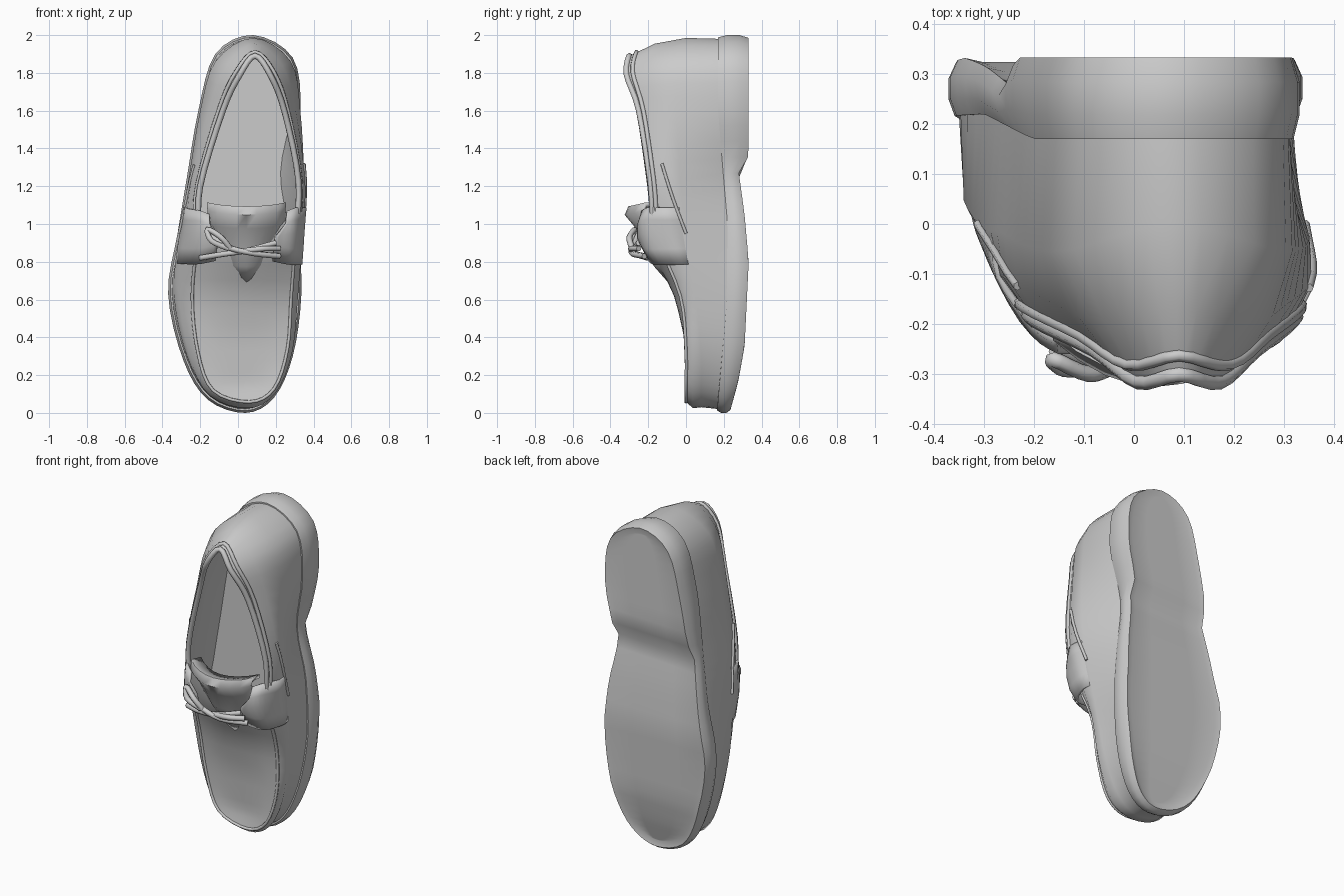
import bpy, bmesh, math
from mathutils import Vector as V

if "Cube" in bpy.data.objects:
    bpy.data.objects.remove(bpy.data.objects["Cube"])

SEG = 4


def spline(pts, closed=False, seg=SEG):
    """Smooth Catmull-Rom resampling of a few control points."""
    p = [V(q) for q in pts]
    n, out = len(p), []
    get = (lambda i: p[i % n]) if closed else (lambda i: p[max(0, min(n - 1, i))])
    for i in range(n if closed else n - 1):
        a, b, c, d = (get(i + k) for k in (-1, 0, 1, 2))
        for s in range(seg):
            t = s / seg
            out.append(0.5 * (2 * b + (c - a) * t + (2 * a - 5 * b + 4 * c - d) * t * t
                              + (3 * b - a - 3 * c + d) * t ** 3))
    if not closed:
        out.append(p[-1])
    return out


def lerp_table(table, z):
    if z <= table[0][0]:
        return table[0][1]
    for (a, va), (b, vb) in zip(table, table[1:]):
        if z <= b:
            return va + (vb - va) * (z - a) / (b - a)
    return table[-1][1]


def push(p, amount):
    """Move a point away from (or toward) the long centre line of the shoe."""
    c = V((0.05, p.y, max(0.35, min(1.65, p.z))))
    return p + (p - c).normalized() * amount


def build(name, grids, thickness=0, angle=45):
    """grids: list of (rows of points, closed flag) joined in one mesh."""
    bm = bmesh.new()
    for rows, closed in grids:
        vs = [[bm.verts.new(p) for p in r] for r in rows]
        for r0, r1 in zip(vs, vs[1:]):
            n = len(r0)
            for j in range(n if closed else n - 1):
                k = (j + 1) % n
                bm.faces.new((r0[j], r0[k], r1[k], r1[j]))
    bmesh.ops.remove_doubles(bm, verts=bm.verts, dist=0.0005)
    bmesh.ops.dissolve_degenerate(bm, edges=bm.edges, dist=0.0002)
    bmesh.ops.recalc_face_normals(bm, faces=bm.faces)
    me = bpy.data.meshes.new(name)
    bm.to_mesh(me)
    bm.free()
    ob = bpy.data.objects.new(name, me)
    bpy.context.collection.objects.link(ob)
    if thickness:
        m = ob.modifiers.new("thickness", 'SOLIDIFY')
        m.thickness, m.offset = thickness, 0
    bpy.ops.object.select_all(action='DESELECT')
    ob.select_set(True)
    bpy.context.view_layer.objects.active = ob
    bpy.ops.object.shade_smooth_by_angle(angle=math.radians(angle))
    return ob


def tube(name, pts, radius):
    cu = bpy.data.curves.new(name, 'CURVE')
    cu.dimensions, cu.bevel_depth, cu.bevel_resolution = '3D', radius, 1
    cu.use_fill_caps = True
    sp = cu.splines.new('POLY')
    sp.points.add(len(pts) - 1)
    for q, p in zip(sp.points, pts):
        q.co = (*p, 1)
    sp.use_smooth = True
    ob = bpy.data.objects.new(name, cu)
    bpy.context.collection.objects.link(ob)
    return ob


def across(loop, i0, i1, cols=7, centre=None):
    """Rows bridging the right and left halves of a loop, optionally crowned."""
    rows, n = [], len(loop)
    for i in range(i0, i1 + 1):
        a, b = loop[i], loop[-i % n]
        row = []
        for k in range(cols):
            u = k / (cols - 1)
            p = a.lerp(b, u)
            if centre:
                mid = (a.y + b.y) / 2
                p.y += (lerp_table(centre, p.z) - mid) * (1 - (2 * u - 1) ** 2)
            row.append(p)
        rows.append(row)
    return rows


# Guide loops: toe, up the right side, heel, down the left side
sole = spline([(.04, .24, 0), (.19, .24, .08), (.29, .24, .3), (.335, .24, .62), (.32, .24, .95),
               (.275, .24, 1.27), (.33, .24, 1.6), (.29, .24, 1.88), (.08, .24, 2), (-.12, .24, 1.9),
               (-.21, .24, 1.6), (-.27, .24, 1.25), (-.32, .24, .95), (-.37, .24, .63),
               (-.29, .24, .28), (-.16, .24, .07)], True)
middle = spline([(.04, .08, .03), (.18, .08, .11), (.275, .08, .32), (.315, .05, .62), (.34, 0, .95),
                 (.35, -.03, 1.23), (.33, -.05, 1.6), (.28, -.05, 1.86), (.08, 0, 1.985),
                 (-.12, -.05, 1.86), (-.2, -.05, 1.6), (-.26, -.02, 1.25), (-.31, 0, .95),
                 (-.34, .06, .63), (-.27, .08, .3), (-.15, .08, .1)], True)
edge = spline([(.06, 0, .06), (.19, 0, .13), (.26, 0, .34), (.28, -.03, .62), (.305, -.16, .95),
               (.32, -.19, 1.23), (.245, -.25, 1.6), (.17, -.315, 1.79), (.09, -.3, 1.89),
               (.01, -.315, 1.79), (-.08, -.25, 1.6), (-.2, -.19, 1.2), (-.21, -.16, .95),
               (-.24, -.03, .62), (-.21, 0, .32), (-.13, 0, .12)], True)
shoulder = [push(m.lerp(e, .55), .022) for m, e in zip(middle, edge)]

# Sole with raised heel block and recessed forefoot
TOP = [(0, .165), (.3, .19), (.6, .215), (1, .22), (1.35, .19), (1.6, .17), (2, .17)]
BOTTOM = [(0, .235), (.15, .275), (.35, .31), (.8, .332), (1.05, .31), (1.27, .28), (1.36, .332), (2, .332)]


def sole_row(inset, blend, lift=0):
    row = []
    for p in sole:
        q = push(p, -inset)
        q.y = lerp_table(TOP, p.z) * (1 - blend) + lerp_table(BOTTOM, p.z) * blend - lift
        row.append(q)
    return row


under = sole_row(.05, 1, .008)
build("sole", [([sole_row(.06, 0), sole_row(.012, 0), sole_row(0, .3), sole_row(0, .7),
                 sole_row(.015, 1), under], True),
               (across(under, 0, 32, 5), False)])

# Upper: walls rising from inside the sole to the toe seam and the collar
base = [push(V((p.x, lerp_table(TOP, p.z) + .01, p.z)), -.02) for p in sole]
build("upper_wall", [([base, middle, shoulder, edge], True)], angle=60)

# Lining and insole inside the opening
floor = [push(V((p.x, .15, p.z)), -.05) for p in sole]
lining = [edge, [push(p, -.04) for p in shoulder], [push(p, -.035) for p in middle], floor]
build("lining", [([r[14:51] for r in lining], False), (across(floor, 12, 32, 5), False)], angle=60)

# Apron over the toes and instep
CROWN = [(.06, 0), (.15, .015), (.4, -.01), (.6, -.055), (.72, -.11), (.85, -.19), (1.03, -.22)]
build("toe_apron", [(across(edge, 0, 17, 9, CROWN), False)], angle=60)
tube("apron_seam", [push(p, .002) for p in edge[-14:] + edge[:15]], .009)

# Collar piping in two rows
tube("collar_piping", edge[17:48], .016)
tube("collar_cord", [push(e.lerp(s, .28), .002) for e, s in zip(edge, shoulder)][16:49], .012)

# Tongue, flaring outward at its top
rows = []
for z, y, w in [(.70, -.09, .08), (.78, -.16, .13), (.88, -.215, .17), (.98, -.255, .2),
                (1.05, -.315, .2), (1.085, -.3, .21), (1.075, -.23, .2)]:
    us = [k / 4 - 1 for k in range(9)]
    rows.append([V((.045 + u * w, y + .09 * u * u, z + .02 * u * u)) for u in us])
build("tongue", [(rows, False)], .02, 60)

# Saddle wings growing out of the walls on either side of the tongue
BULGE = [(.7, -.02), (.78, -.06), (.88, -.07), (1, -.05), (1.1, -.01)]
for name, s in (("right_wing", 1), ("left_wing", -1)):
    rows = []
    for i in range(14, 19):
        j = i * s
        e = push(edge[j], -.01)
        e.y += lerp_table(BULGE, e.z)
        inner = e + V((-s * (.10 if i < 17 else .05), -.035, .02 if i < 16 else -.02))
        rows.append(spline([push(middle[j], -.012), push(shoulder[j], .002), e, inner]))
    build(name, [(rows, False)], .014, 60)

# Crossed laces and small bow
laces = {
    "lace_lower": [(-.2, -.2, .82), (-.08, -.26, .84), (.05, -.28, .86), (.2, -.25, .9)],
    "lace_upper": [(-.16, -.25, .95), (-.06, -.28, .88), (.08, -.285, .845), (.22, -.22, .83)],
    "lace_loop": [(-.05, -.285, .87), (-.14, -.29, .91), (-.16, -.27, .97), (-.09, -.3, .93), (-.04, -.285, .87)],
    "lace_end": [(.05, -.285, .86), (.14, -.29, .87), (.22, -.25, .87)],
}
for name, pts in laces.items():
    tube(name, spline(pts), .016)

# Raised side seams running back from the wings
for name, s in (("right_seam", 1), ("left_seam", -1)):
    tube(name, [push(middle[i * s].lerp(shoulder[i * s], (i - 16) / 5), .002) for i in range(16, 22)], .009)
